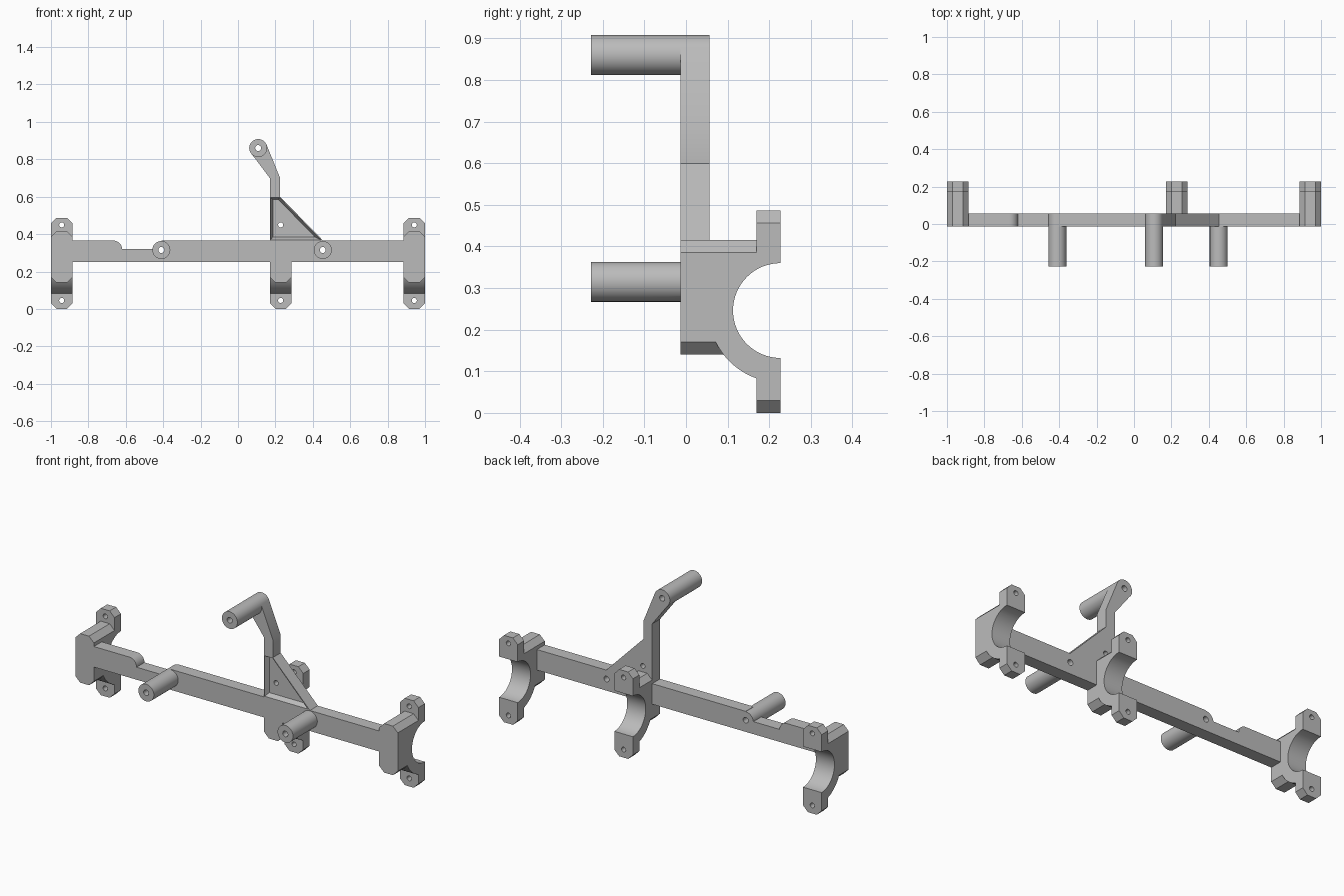
import bpy, bmesh
from math import cos, sin, radians

cube = bpy.data.objects.get("Cube")
if cube:
    bpy.data.objects.remove(cube, do_unlink=True)

FRONT, BACK, CLAMP_BACK = -0.013, 0.057, 0.227
BORE_Z, WIDTH = 0.246, 0.115
PEGS = [(-0.41, 0.315), (0.453, 0.315), (0.108, 0.86)]
CLAMPS = [-0.9425, 0.228, 0.9425]

grey = bpy.data.materials.new("plain grey")
grey.use_nodes = True
grey.diffuse_color = (0.5, 0.5, 0.5, 1)
grey.node_tree.nodes["Principled BSDF"].inputs["Base Color"].default_value = grey.diffuse_color


def arc(cx, cz, r, start, end, steps):
    angles = [radians(start + (end - start) * i / steps) for i in range(steps + 1)]
    return [(cx + r * cos(a), cz + r * sin(a)) for a in angles]


def circle(cx, cz, r, steps=40):
    return arc(cx, cz, r, 0, 360, steps)[:-1]


def prism(name, near, start, end, axis="y", far=None):
    """Solid between two matching outlines, along x or y."""
    bm = bmesh.new()

    def place(p, t):
        return bm.verts.new((p[0], t, p[1]) if axis == "y" else (t, p[0], p[1]))

    a = [place(p, start) for p in near]
    b = [place(p, end) for p in (far or near)]
    bm.faces.new(a)
    bm.faces.new(b)
    for i in range(len(a)):
        j = (i + 1) % len(a)
        bm.faces.new((a[i], a[j], b[j], b[i]))
    bmesh.ops.recalc_face_normals(bm, faces=bm.faces)
    mesh = bpy.data.meshes.new(name)
    bm.to_mesh(mesh)
    bm.free()
    mesh.materials.append(grey)
    obj = bpy.data.objects.new(name, mesh)
    bpy.context.collection.objects.link(obj)
    return obj


def combine(target, tool, operation):
    bpy.context.view_layer.objects.active = target
    mod = target.modifiers.new(operation, "BOOLEAN")
    mod.operation, mod.solver, mod.object = operation, "EXACT", tool
    bpy.ops.object.modifier_apply(modifier=mod.name)
    bpy.data.objects.remove(tool, do_unlink=True)


def octagon(cx, low, high, cut=0.03):
    h = WIDTH / 2
    return [(cx - h + cut, low), (cx + h - cut, low), (cx + h, low + cut), (cx + h, high - cut),
            (cx + h - cut, high), (cx - h + cut, high), (cx - h, high - cut), (cx - h, low + cut)]


# Flat plate: crossbar, gusset, upright and leaning arm in one outline
outline = [(-0.91, 0.25), (0.91, 0.25), (0.91, 0.365), (0.455, 0.365), (0.225, 0.6),
           (0.225, 0.7), (0.153, 0.877), (0.108, 0.86), (0.071, 0.831), (0.17, 0.7),
           (0.17, 0.365), (-0.41, 0.365), (-0.41, 0.32)]
outline += arc(-0.665, 0.32, 0.045, 0, 90, 10) + [(-0.91, 0.365)]
frame = prism("bracket_frame", outline, FRONT, BACK)

# Clamps: chamfered block, rounded lower jaw, two ears, then the round bore
for x in CLAMPS:
    left, right = x - WIDTH / 2, x + WIDTH / 2
    clamp = prism("clamp", octagon(x, 0.14, 0.415), FRONT, 0.2)
    jaw = arc(CLAMP_BACK, BORE_Z, 0.173, 180, 270, 24) + [(CLAMP_BACK, BORE_Z)]
    combine(clamp, prism("jaw", jaw, left, right, "x"), "UNION")
    combine(clamp, prism("ears", octagon(x, 0, 0.487), 0.17, CLAMP_BACK), "UNION")
    bore = prism("bore", circle(CLAMP_BACK, BORE_Z, 0.114, 64), left - 0.1, right + 0.1, "x")
    combine(clamp, bore, "DIFFERENCE")
    combine(frame, clamp, "UNION")

# Pegs
for x, z in PEGS:
    combine(frame, prism("peg", circle(x, z, 0.048), -0.228, BACK), "UNION")

# Tapered triangular pocket in the gusset front
rim = [(0.173, 0.369), (0.444, 0.369), (0.222, 0.597), (0.173, 0.597)]
floor = [(0.186, 0.384), (0.412, 0.384), (0.216, 0.585), (0.186, 0.585)]
pocket = prism("pocket", rim, FRONT - 0.001, FRONT + 0.025, far=floor)
combine(frame, pocket, "DIFFERENCE")
# Restore the peg beside the pocket corner
x, z = PEGS[1]
combine(frame, prism("peg", circle(x, z, 0.048), -0.228, FRONT + 0.03), "UNION")

# Screw holes through pegs and ears
holes = [(x, z, 0.016) for x, z in PEGS]
holes += [(x, z, 0.0135) for x in CLAMPS for z in (0.045, 0.449)]
for x, z, r in holes:
    combine(frame, prism("drill", circle(x, z, r, 24), -0.4, 0.4), "DIFFERENCE")

# Smooth round walls, crisp edges
bpy.ops.object.select_all(action="DESELECT")
frame.select_set(True)
bpy.context.view_layer.objects.active = frame
bpy.ops.object.shade_smooth_by_angle(angle=radians(25))
